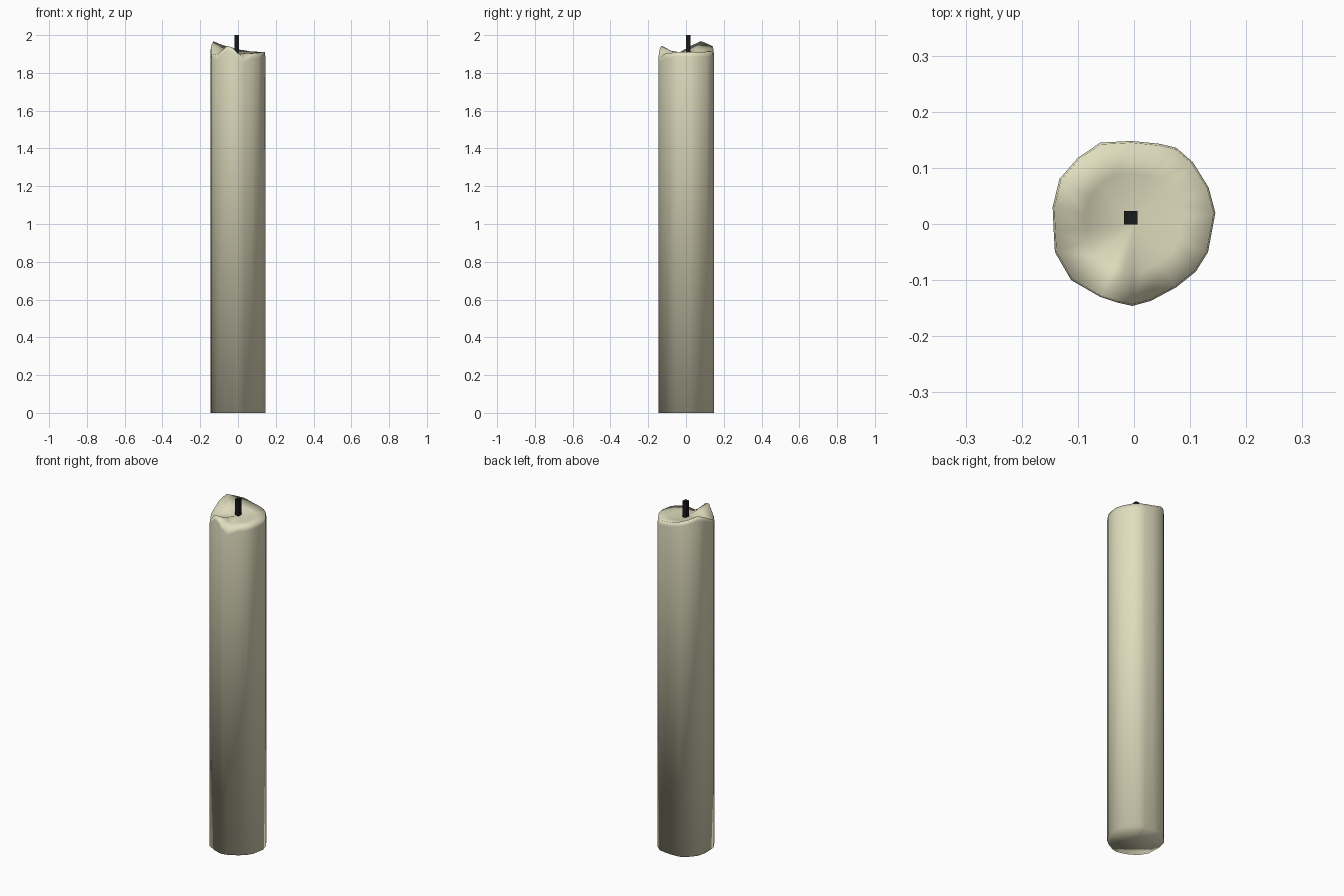
import bpy, bmesh

if "Cube" in bpy.data.objects:
    bpy.data.objects.remove(bpy.data.objects["Cube"])

def material(name, color):
    m = bpy.data.materials.new(name)
    m.diffuse_color = color
    m.use_nodes = True
    m.node_tree.nodes["Principled BSDF"].inputs["Base Color"].default_value = m.diffuse_color
    return m

def finish(bm, name, mat, smooth):
    bmesh.ops.recalc_face_normals(bm, faces=bm.faces)
    me = bpy.data.meshes.new(name)
    bm.to_mesh(me)
    bm.free()
    me.materials.append(mat)
    for p in me.polygons:
        p.use_smooth = smooth
    ob = bpy.data.objects.new(name, me)
    bpy.context.collection.objects.link(ob)
    return ob

# Melted rim: uneven outline with a height at each point
RIM = [(.145, .02, 1.91), (.133, .065, 1.91), (.105, .11, 1.912), (.075, .136, 1.912),
       (.045, .143, 1.918), (-.005, .148, 1.925), (-.06, .145, 1.94), (-.1, .118, 1.953),
       (-.133, .08, 1.968), (-.145, .03, 1.945), (-.143, -.015, 1.92), (-.141, -.05, 1.90),
       (-.112, -.1, 1.895), (-.06, -.13, 1.943), (-.03, -.14, 1.935), (-.003, -.146, 1.905),
       (.03, -.137, 1.88), (.075, -.113, 1.903), (.11, -.085, 1.905), (.132, -.05, 1.91)]
POOL = 1.905

# Wax body: straight sides, soft shoulder, shallow dished top
bm = bmesh.new()
levels = [(1, lambda z: 0), (1, lambda z: z - .025), (.98, lambda z: z),
          (.6, lambda z: POOL + .3 * (z - POOL))]
rings = [[bm.verts.new((x * s, y * s, f(z))) for x, y, z in RIM] for s, f in levels]
n = len(RIM)
for a, b in zip(rings, rings[1:]):
    for i in range(n):
        j = (i + 1) % n
        bm.faces.new((a[i], a[j], b[j], b[i]))
for ring, z in ((rings[0], 0), (rings[-1], POOL)):
    c = bm.verts.new((0, 0, z))
    for i in range(n):
        bm.faces.new((ring[i], ring[(i + 1) % n], c))
finish(bm, "candle_wax", material("wax", (.75, .73, .52, 1)), True)

# Square wick
bm = bmesh.new()
bmesh.ops.create_cube(bm, size=1)
bmesh.ops.scale(bm, vec=(.024, .024, .12), verts=bm.verts)
bmesh.ops.translate(bm, vec=(-.006, .011, 1.94), verts=bm.verts)
finish(bm, "wick", material("wick_black", (.01, .01, .01, 1)), False)
